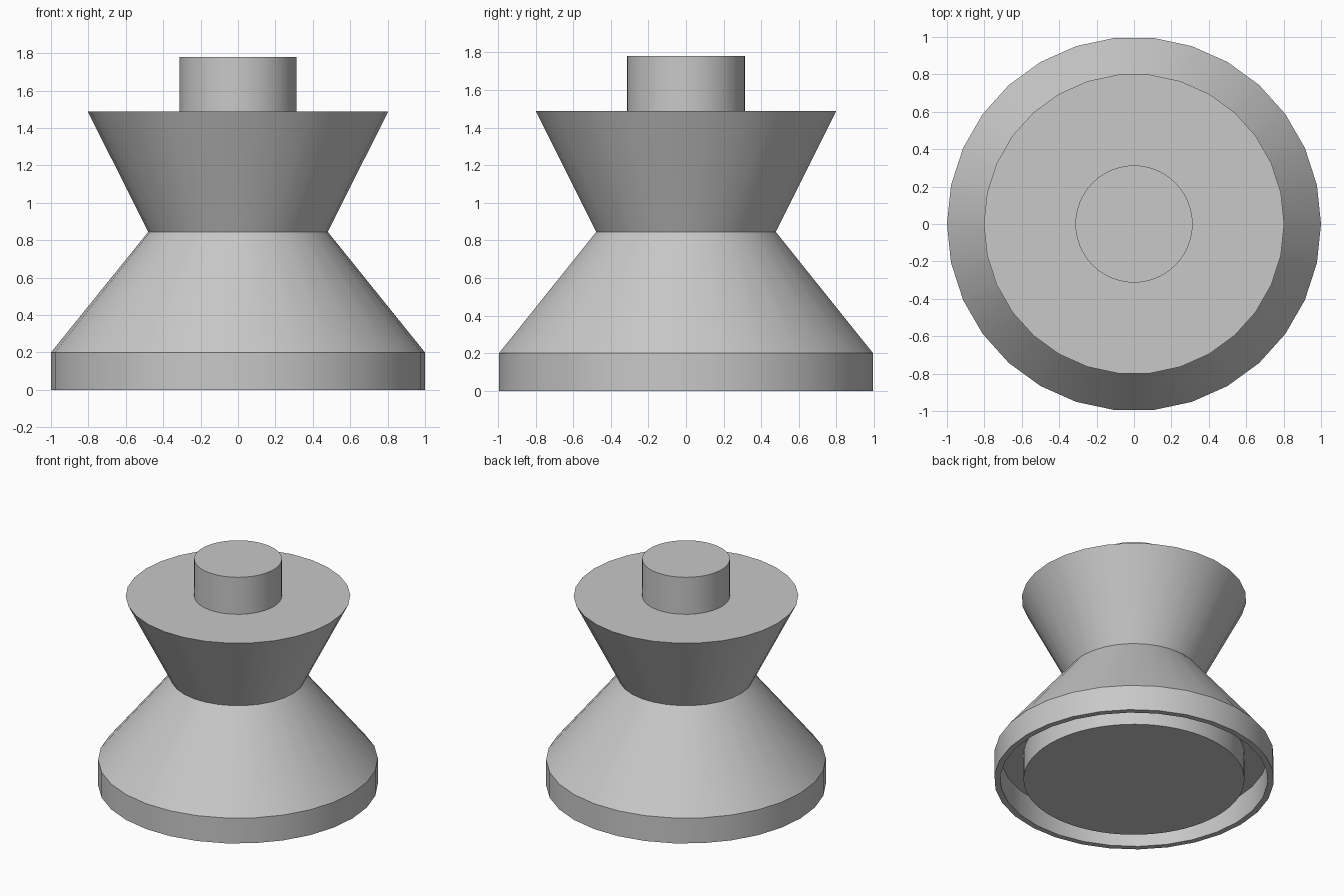
import bpy
import bmesh
from math import cos, sin, pi, radians

cube = bpy.data.objects.get("Cube")
if cube:
    bpy.data.objects.remove(cube)

# Single grey finish
grey = bpy.data.materials.new("plain grey")
grey.use_nodes = True
colour = (0.58, 0.58, 0.58, 1)
grey.diffuse_color = colour
grey.node_tree.nodes["Principled BSDF"].inputs["Base Color"].default_value = colour


def turned(name, profile, sides):
    """Revolve a (radius, height) profile; radius 0 ends are closed by a cap."""
    bm = bmesh.new()
    rings = []
    for r, z in profile:
        rings.append([bm.verts.new((r * cos(2 * pi * i / sides),
                                    r * sin(2 * pi * i / sides), z))
                      for i in range(sides)])
    for low, high in zip(rings, rings[1:]):
        for i in range(sides):
            j = (i + 1) % sides
            bm.faces.new((low[i], low[j], high[j], high[i]))
    bm.faces.new(rings[0][::-1])
    bm.faces.new(rings[-1])
    bmesh.ops.recalc_face_normals(bm, faces=bm.faces)
    mesh = bpy.data.meshes.new(name)
    bm.to_mesh(mesh)
    bm.free()
    mesh.materials.append(grey)
    obj = bpy.data.objects.new(name, mesh)
    bpy.context.collection.objects.link(obj)
    bpy.ops.object.select_all(action="DESELECT")
    obj.select_set(True)
    bpy.context.view_layer.objects.active = obj
    bpy.ops.object.shade_smooth_by_angle(angle=radians(30))
    return obj


# Flared base with a thin rim hanging around a recess
turned("flared_base", [(0.957, 0.2), (0.957, 0), (1, 0), (1, 0.2), (0.48, 0.845)], 30)

# Inverted cone head
turned("cone_head", [(0.48, 0.845), (0.803, 1.488)], 30)

# Round knob on top
turned("top_knob", [(0.313, 1.488), (0.313, 1.78)], 64)

# Plug inside the recess, level with the rim
turned("base_plug", [(0.79, 0), (0.79, 0.2)], 64)
